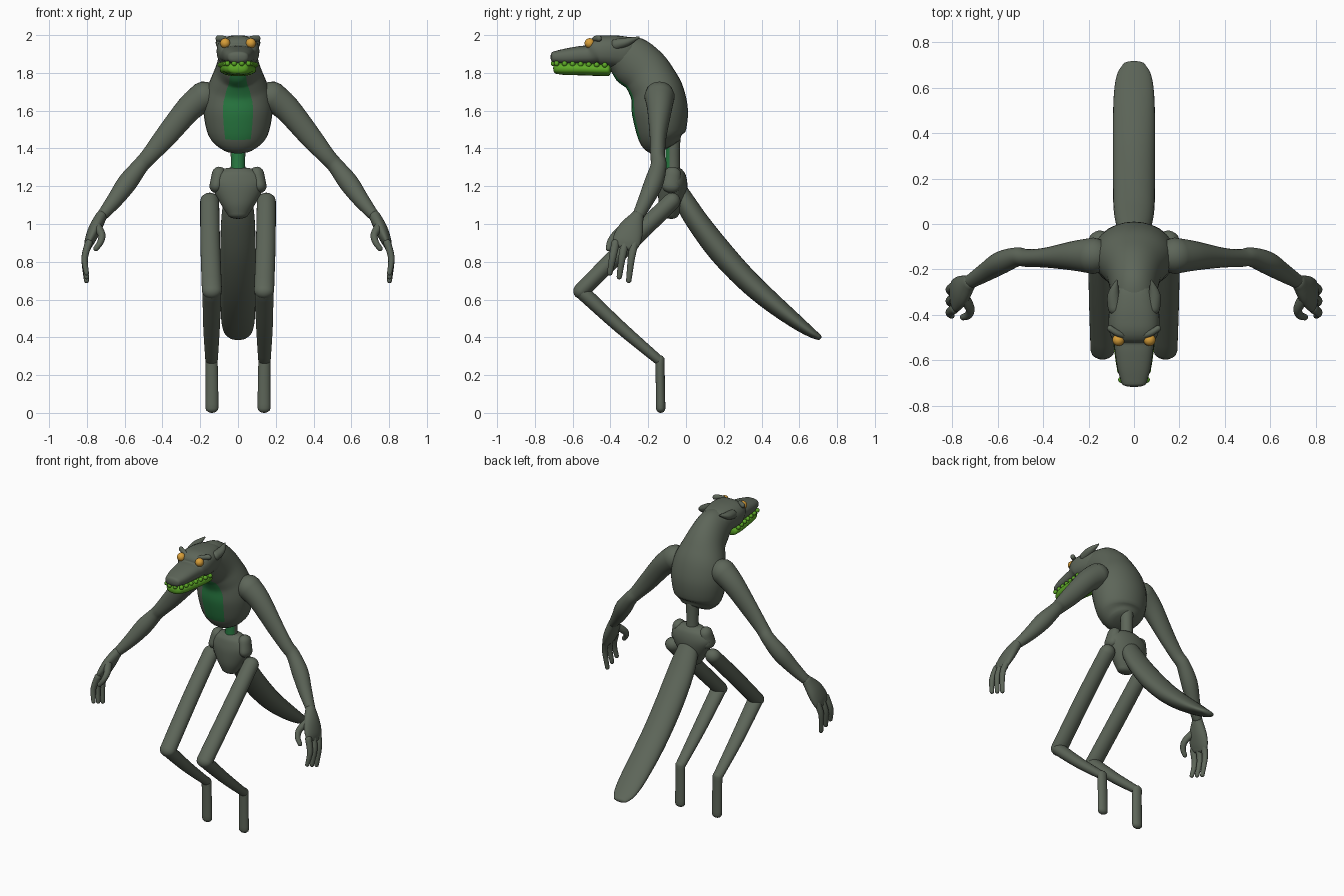
import bpy, bmesh, math
from mathutils import Vector

if "Cube" in bpy.data.objects:
    bpy.data.objects.remove(bpy.data.objects["Cube"], do_unlink=True)


def make_material(name, red, green, blue):
    material = bpy.data.materials.new(name)
    material.use_nodes = True
    colour = (red, green, blue, 1)
    material.diffuse_color = colour
    material.node_tree.nodes["Principled BSDF"].inputs["Base Color"].default_value = colour
    return material


skin = make_material("grey green skin", .11, .132, .1)
chest = make_material("chest green", .022, .2, .055)
lime = make_material("lime jaw", .11, .4, .02)
amber = make_material("amber eye", .68, .34, .04)

SIDES = 28
STEPS = 4


def finish(name, bm, materials, mirror):
    bmesh.ops.recalc_face_normals(bm, faces=bm.faces)
    mesh = bpy.data.meshes.new(name)
    bm.to_mesh(mesh)
    bm.free()
    mesh.shade_smooth()
    for material in materials:
        mesh.materials.append(material)
    obj = bpy.data.objects.new(name, mesh)
    bpy.context.collection.objects.link(obj)
    if mirror:
        obj.modifiers.new("Mirror", 'MIRROR').use_mirror_merge = False
    return obj


def blend(p, q, r, s, t):
    """Smooth curve value between q and r."""
    return q + (r - p) * t / 2 + (2 * p - 5 * q + 4 * r - s) * t * t / 2 \
        + (3 * q - p - 3 * r + s) * t ** 3 / 2


def refine(rings):
    last = len(rings) - 1
    result = []
    for i in range(last):
        four = [rings[max(0, min(last, i + k))] for k in (-1, 0, 1, 2)]
        for step in range(STEPS):
            result.append([blend(*values, step / STEPS) for values in zip(*four)])
    result.append(list(rings[last]))
    return result


def loft(name, rings, materials=(skin,), mirror=False, across='X',
         start=1.0, end=1.0, power=1.0, paint=None):
    """Skin over elliptical rings (x, y, z, width, depth), with domed ends."""
    rings = refine(rings)
    centres = [Vector(ring[:3]) for ring in rings]
    last = len(rings) - 1
    sections = []
    for i, ring in enumerate(rings):
        tangent = (centres[min(i + 1, last)] - centres[max(i - 1, 0)]).normalized()
        sections.append((centres[i], tangent, max(ring[3], .003), max(ring[4], .003)))

    def dome(section, amount):
        centre, tangent, wide, deep = section
        caps = []
        for degrees in (25, 50, 70, 85):
            angle = math.radians(degrees)
            shift = tangent * (amount * min(wide, deep) * math.sin(angle))
            scale = math.cos(angle)
            caps.append((centre + shift, tangent, wide * scale, deep * scale))
        return caps

    sections = dome(sections[0], -start)[::-1] + sections + dome(sections[-1], end)
    axis = Vector((1, 0, 0)) if across == 'X' else Vector((0, 1, 0))
    bm = bmesh.new()
    loops = []
    for centre, tangent, wide, deep in sections:
        side = (axis - tangent * axis.dot(tangent)).normalized()
        other = tangent.cross(side)
        loop = []
        for k in range(SIDES):
            angle = math.tau * k / SIDES
            c, s = math.cos(angle), math.sin(angle)
            c = math.copysign(abs(c) ** power, c)
            s = math.copysign(abs(s) ** power, s)
            loop.append(bm.verts.new(centre + side * (wide * c) + other * (deep * s)))
        loops.append(loop)
    for low, high in zip(loops, loops[1:]):
        for k in range(SIDES):
            n = (k + 1) % SIDES
            face = bm.faces.new((low[k], low[n], high[n], high[k]))
            if paint:
                from_front = abs(k + .5 - SIDES * .75)
                face.material_index = paint(from_front, face.calc_center_median().z)
    bm.faces.new(loops[0])
    bm.faces.new(loops[-1])
    return finish(name, bm, materials, mirror)


def middle(name, rings, **options):
    """Loft lying on the centre plane."""
    return loft(name, [(0, *ring) for ring in rings], **options)


def balls(name, places, radius, material):
    bm = bmesh.new()
    for place in places:
        made = bmesh.ops.create_uvsphere(bm, u_segments=16, v_segments=10, radius=radius)
        bmesh.ops.translate(bm, verts=made["verts"], vec=place)
    return finish(name, bm, (material,), True)


# Torso and neck, with a coloured breast stripe
middle("torso_and_neck", [
    (-.11, 1.415, .10, .09), (-.128, 1.465, .155, .125), (-.137, 1.585, .182, .148),
    (-.15, 1.68, .175, .143), (-.18, 1.75, .15, .135), (-.225, 1.815, .12, .132),
    (-.3, 1.87, .102, .13), (-.37, 1.905, .095, .09)],
    materials=(skin, chest), start=.2, end=.4,
    paint=lambda front, z: int(front < 2 and 1.46 < z < 1.8))
middle("waist", [(-.07, 1.25, .04, .04), (-.07, 1.34, .038, .038), (-.07, 1.45, .042, .04)],
       materials=(skin, chest), paint=lambda front, z: int(front < 5))

# Head
middle("head", [
    (-.702, 1.883, .054, .03), (-.64, 1.886, .072, .042), (-.56, 1.893, .084, .049),
    (-.51, 1.896, .092, .054), (-.47, 1.912, .11, .08), (-.42, 1.914, .113, .085),
    (-.36, 1.91, .106, .087), (-.3, 1.9, .092, .085), (-.25, 1.89, .06, .06)],
    start=.5, end=.4, power=.8)
middle("lower_jaw", [
    (-.685, 1.825, .055, .03), (-.64, 1.823, .074, .034), (-.55, 1.822, .088, .035),
    (-.47, 1.819, .096, .035), (-.41, 1.817, .095, .034)],
    materials=(lime,), start=.6, end=.4, power=.85)
teeth = [Vector((.056, -.685, 1.85)).lerp(Vector((.092, -.43, 1.842)), k / 6) for k in range(7)]
balls("teeth", teeth + [Vector((.02, -.702, 1.85))], .014, lime)
balls("eyes", [Vector((.068, -.51, 1.957))], .027, amber)
loft("brows", [(.03, -.495, 1.96, .012, .014), (.07, -.482, 1.98, .014, .015),
               (.105, -.46, 1.982, .014, .016)], mirror=True, across='Y')
loft("ears", [(.085, -.37, 1.95, .03, .03), (.09, -.31, 1.965, .026, .022),
              (.076, -.25, 1.988, .005, .005)], mirror=True)

# Arms
loft("arms", [
    (.18, -.14, 1.675, .08, .08), (.26, -.14, 1.61, .066, .07), (.385, -.148, 1.46, .044, .058),
    (.47, -.15, 1.36, .039, .045), (.515, -.145, 1.31, .042, .043), (.585, -.17, 1.22, .05, .052),
    (.65, -.21, 1.13, .042, .043), (.715, -.25, 1.05, .032, .03)],
    mirror=True, across='Y')
loft("palms", [
    (.725, -.258, 1.04, .035, .03), (.757, -.29, .975, .066, .034),
    (.783, -.313, .915, .074, .028), (.793, -.323, .885, .066, .02)],
    mirror=True, across='Y')
for k, finger in enumerate(("front", "middle", "rear")):
    y = .05 * k - .373
    tip = .74 - .02 * k
    loft(finger + "_fingers", [
        (.79, y, .9, .022, .02), (.812, y - .016, .82, .019, .017),
        (.802, y - .03, tip, .014, .013)], mirror=True, across='Y')
loft("thumbs", [
    (.75, -.32, .99, .025, .025), (.722, -.37, .945, .022, .02),
    (.728, -.4, .905, .018, .017), (.752, -.41, .87, .014, .014)], mirror=True, across='Y')

# Pelvis and hips
middle("pelvis", [
    (-.085, 1.05, .055, .045), (-.08, 1.1, .088, .065), (-.072, 1.17, .128, .076),
    (-.068, 1.22, .146, .075), (-.068, 1.265, .125, .064), (-.068, 1.285, .09, .05)],
    start=.5, end=.3)
loft("hip_bones", [(.115, -.08, 1.2, .036, .05), (.1, -.07, 1.265, .038, .045)], mirror=True)

# Legs
loft("thighs", [(.15, -.075, 1.12, .05, .046), (.147, -.3, .9, .052, .046),
                (.138, -.555, .645, .053, .042)], mirror=True)
loft("shins", [(.138, -.555, .645, .05, .04), (.14, -.35, .455, .044, .034),
               (.14, -.145, .28, .033, .026)], mirror=True)
loft("feet", [(.14, -.138, .28, .032, .025), (.138, -.136, .15, .033, .024),
              (.138, -.134, .025, .034, .025)], mirror=True)

# Tail
middle("tail", [
    (-.045, 1.19, .06, .045), (.005, 1.1, .08, .055), (.07, 1.0, .09, .06), (.18, .857, .093, .064),
    (.31, .715, .093, .06), (.44, .597, .093, .053), (.58, .485, .088, .039),
    (.66, .427, .074, .026), (.7, .403, .05, .017)])
